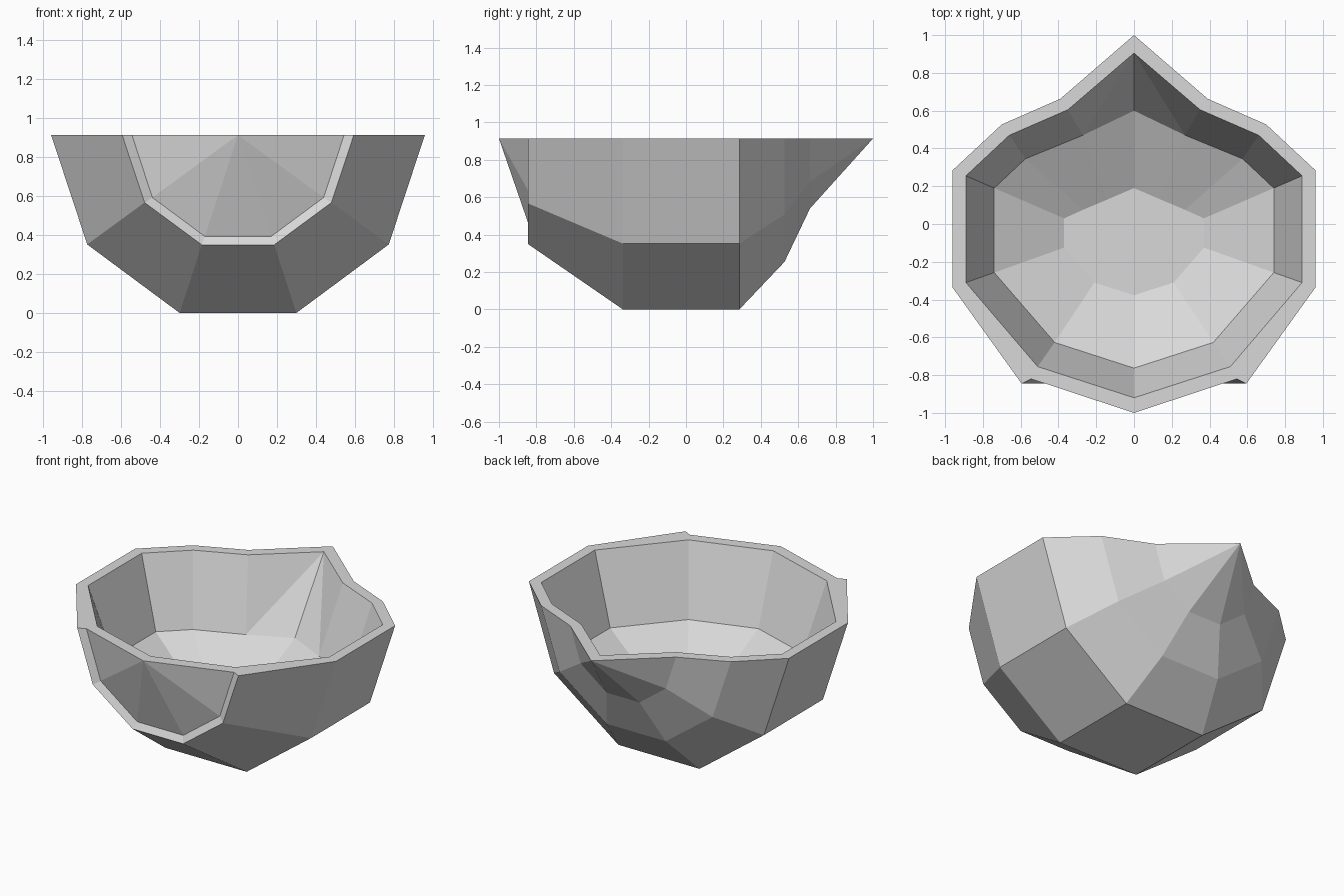
import bpy, bmesh

cube = bpy.data.objects.get("Cube")
if cube:
    bpy.data.objects.remove(cube)

TOP = 0.914
SHADE = (0.69, 0.69, 0.69, 1)
grey = bpy.data.materials.new("plain_grey")
grey.use_nodes = True
grey.diffuse_color = SHADE
grey.node_tree.nodes["Principled BSDF"].inputs["Base Color"].default_value = SHADE

bm = bmesh.new()


def face(*points):
    """Add a face and its mirror image across x = 0."""
    for side in (1, -1):
        bm.faces.new([bm.verts.new((side * x, y, z)) for x, y, z in points])


def loft(rows):
    """Skin consecutive rows of points with quads."""
    for a, b in zip(rows, rows[1:]):
        for i in range(len(a) - 1):
            face(a[i], a[i + 1], b[i + 1], b[i])


def section(half_width, y, base):
    """Half cross-section of the hull: keel, bilge, side, rim."""
    chine = base + (TOP - base) * 0.385
    return [(0, y, base), (half_width * 0.3125, y, base),
            (half_width * 0.807, y, chine), (half_width, y, TOP)]


# Outer hull, from the blunt front to the pointed tail
stations = [(0.595, -0.845, 0.35), (0.96, -0.337, 0), (0.96, 0.285, 0),
            (0.7, 0.527, 0.255), (0.39, 0.663, 0.54), (0, 1, TOP)]
hull = [section(*s) for s in stations]
loft(hull)

# Bevelled front frame and the pointed front panel
frame_in = [(0, -0.82, 0.393), (0.17, -0.82, 0.393), (0.44, -0.82, 0.593), (0.545, -0.82, TOP)]
prow = (0, -1, TOP)
loft([hull[0], frame_in])
for a, b in zip(frame_in, frame_in[1:]):
    face(a, b, prow)

# Inner bowl: rim, middle and floor rings, from tail to front
rim = [(0, 0.905), (0.35, 0.605), (0.66, 0.47), (0.89, 0.255), (0.89, -0.31), (0.51, -0.755), (0, -0.92)]
middle = [(0, 0.6), (0.27, 0.47), (0.575, 0.345), (0.74, 0.19), (0.74, -0.257), (0.42, -0.627), (0, -0.763)]
floor = [(0, 0.19), (0.14, 0.13), (0.27, 0.075), (0.37, 0.03), (0.37, -0.125), (0.21, -0.31), (0, -0.377)]
bowl = [[(x, y, z) for x, y in ring] for ring, z in ((rim, TOP), (middle, 0.455), (floor, 0.26))]
loft([bowl[0][1:], bowl[1][1:]])
loft(bowl[1:])
face(*bowl[2])

# Folded inside of the tail
face(bowl[0][0], bowl[0][1], bowl[1][1])
face(bowl[0][0], bowl[1][1], bowl[1][0])

# Flat top rim between hull and bowl
edge = [row[-1] for row in reversed(hull)]
loft([edge, bowl[0][:-1]])
face(edge[-1], frame_in[-1], bowl[0][-2])
face(frame_in[-1], prow, bowl[0][-1], bowl[0][-2])

# Weld into one closed shell
bmesh.ops.remove_doubles(bm, verts=bm.verts, dist=0.0005)
bmesh.ops.recalc_face_normals(bm, faces=bm.faces)
mesh = bpy.data.meshes.new("hull_shell")
bm.to_mesh(mesh)
bm.free()
mesh.materials.append(grey)
shell = bpy.data.objects.new("hull_shell", mesh)
bpy.context.collection.objects.link(shell)
